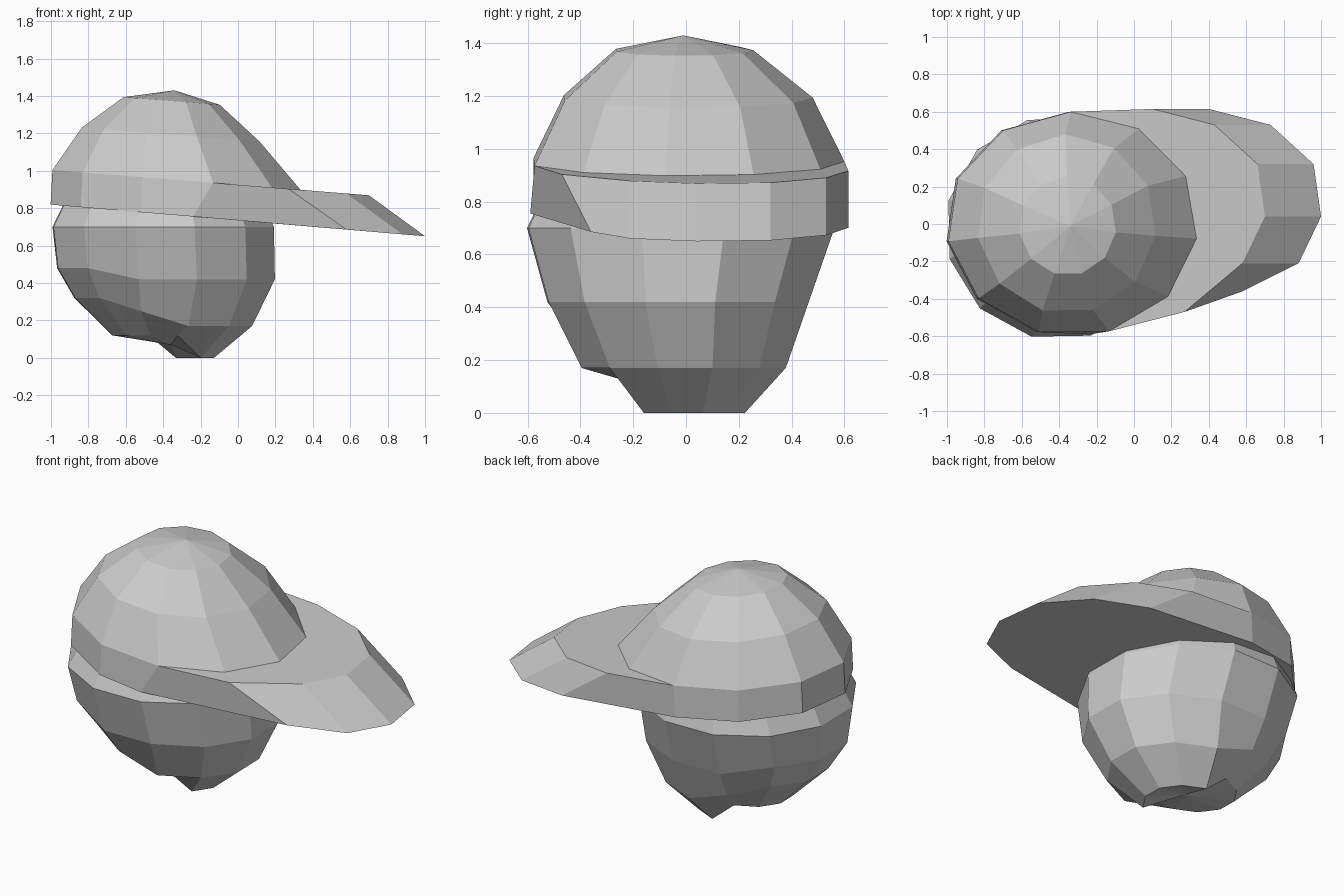
import bpy
import bmesh
from math import cos, sin, radians, pi

old = bpy.data.objects.get("Cube")
if old:
    bpy.data.objects.remove(old, do_unlink=True)

grey = bpy.data.materials.new("plain_grey")
grey.use_nodes = True
colour = (0.6, 0.6, 0.6, 1)
grey.diffuse_color = colour
grey.node_tree.nodes["Principled BSDF"].inputs["Base Color"].default_value = colour


def ring(sides, phase, cx, cy, rx, ry, height):
    """Oval loop of points; height is a function of x and y."""
    points = []
    for k in range(sides):
        a = radians(phase) + 2 * pi * k / sides
        x, y = cx + rx * cos(a), cy + ry * sin(a)
        points.append((x, y, height(x, y)))
    return points


def loft(name, loops, bottom=None, top=None):
    """Skin loops from low to high; close the ends with a point or a flat face."""
    bm = bmesh.new()
    rows = [[bm.verts.new(p) for p in loop] for loop in loops]
    n = len(rows[0])
    for low, high in zip(rows, rows[1:]):
        for i in range(n):
            j = (i + 1) % n
            bm.faces.new((low[i], low[j], high[j], high[i]))
    for row, tip in ((rows[0], bottom), (rows[-1], top)):
        if tip:
            pole = bm.verts.new(tip)
            for i in range(n):
                bm.faces.new((row[i], row[(i + 1) % n], pole))
        else:
            bm.faces.new(row)
    bmesh.ops.recalc_face_normals(bm, faces=bm.faces)
    mesh = bpy.data.meshes.new(name)
    bm.to_mesh(mesh)
    bm.free()
    mesh.materials.append(grey)
    obj = bpy.data.objects.new(name, mesh)
    bpy.context.collection.objects.link(obj)
    return obj


def sloped(base, slope=0.08):
    return lambda x, y: base - slope * x


def jaw_height(x, y):
    # jaw line rises towards the back of the skull
    return 0.17 + 0.15 * min(1, max(0, (-0.28 - x) / 0.45))


def chin_height(x, y):
    # flat chin in front, raised skull base behind
    return 0 if x + 0.45 * y > -0.32 else 0.12


# Head: twelve-sided, with a chin that drops below the skull
loft("head", [
    ring(12, 16, -0.4, 0, 0.28, 0.23, chin_height),
    ring(12, 16, -0.4, -0.01, 0.49, 0.4, jaw_height),
    ring(12, 16, -0.385, -0.03, 0.6, 0.51, lambda x, y: 0.42 if x > -0.7 else 0.48),
    ring(12, 16, -0.4, -0.02, 0.61, 0.6, lambda x, y: 0.7),
    ring(12, 16, -0.4, -0.01, 0.55, 0.55, lambda x, y: 0.82),
], bottom=(-0.36, 0, 0.07))

# Cap dome: eleven-sided, leaning slightly forward
rim = ring(11, -7.5, -0.33, 0, 0.67, 0.6, sloped(0.925))
loft("cap_dome", [
    rim,
    ring(11, -7.5, -0.36, 0, 0.48, 0.48, sloped(1.165)),
    ring(11, -7.5, -0.355, -0.01, 0.26, 0.265, sloped(1.345)),
], top=(-0.34, -0.01, 1.43))

# Cap band and brim: one outline, sloping outwards at the front
under = sloped(0.735, 0.085)
brim = [(0.27, -0.47), (0.58, -0.21), (0.7, 0.04), (0.66, 0.32), (0.43, 0.53), (0.1, 0.615)]
upper = rim[3:10] + [(x, y, sloped(0.925)(x, y)) for x, y in brim]
lower = [(x - 0.01, y, under(x, y)) for x, y, z in rim[3:9]]
lower.append((-0.24, -0.59, under(-0.24, 0)))
lower.append((0.58, -0.36, under(0.58, 0)))
lower += [(x + 0.3, y, under(x + 0.3, y)) for x, y in brim[1:]]
loft("cap_brim", [lower, upper])
